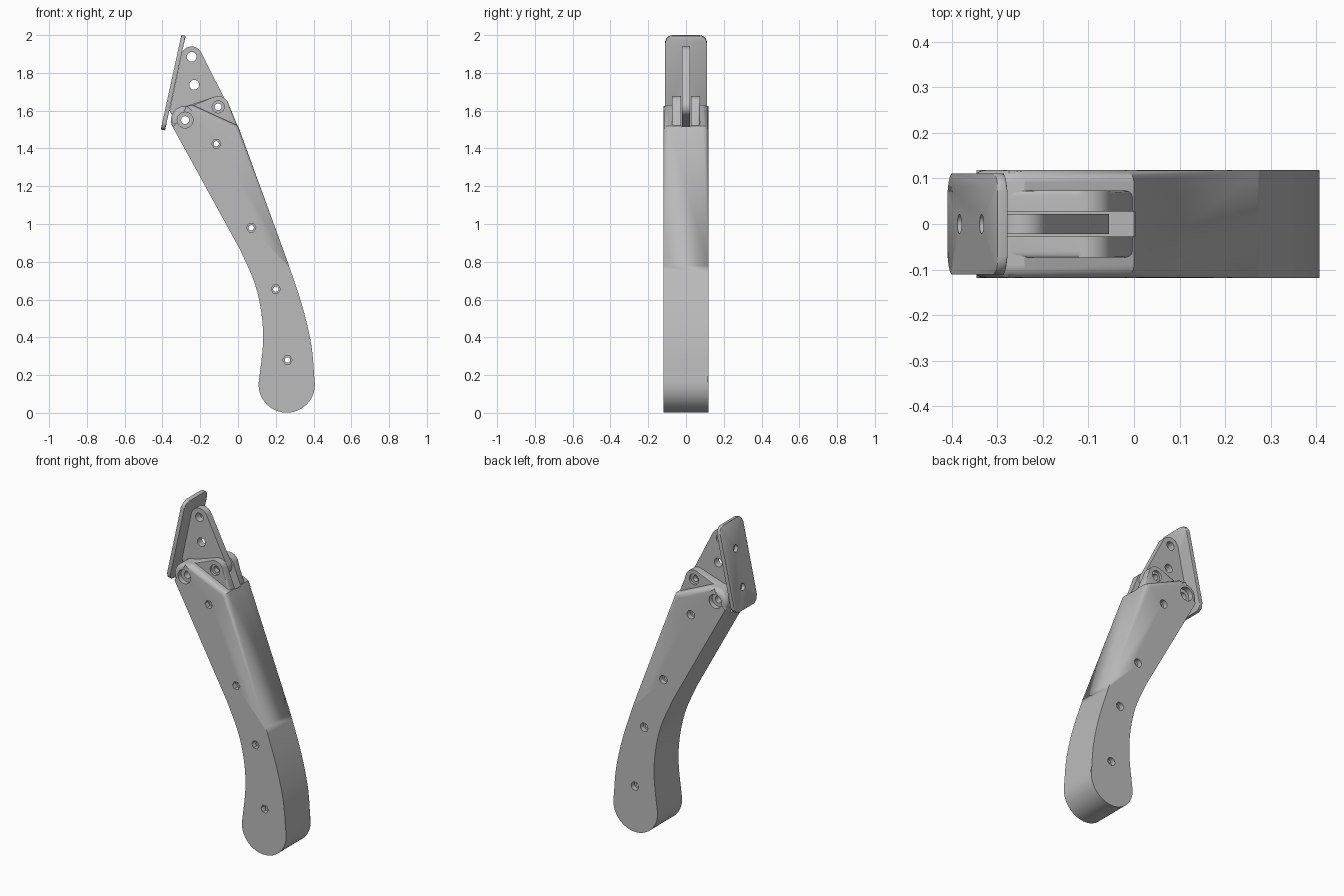
import bpy, bmesh
from math import cos, sin, radians
from mathutils import Matrix, Vector

if "Cube" in bpy.data.objects:
    bpy.data.objects.remove(bpy.data.objects["Cube"], do_unlink=True)

grey = bpy.data.materials.new("plain grey")
grey.use_nodes = True
grey.diffuse_color = (0.5, 0.5, 0.5, 1)
grey.node_tree.nodes["Principled BSDF"].inputs["Base Color"].default_value = (0.5, 0.5, 0.5, 1)


def arc(center, radius, start, end, steps=12):
    """Points on a circle in the XZ plane, angles in degrees."""
    angles = [radians(start + (end - start) * i / steps) for i in range(steps + 1)]
    return [(center[0] + radius * cos(a), center[1] + radius * sin(a)) for a in angles]


def circle(center, radius, sides=24):
    return arc(center, radius, 0, 360, sides)[:-1]


def spline(points, steps=6):
    """Smooth curve through the points, without its two ends."""
    p = [Vector(q) for q in points]
    p = [2 * p[0] - p[1]] + p + [2 * p[-1] - p[-2]]
    out = []
    for a, b, c, d in zip(p, p[1:], p[2:], p[3:]):
        for i in range(steps):
            t = i / steps
            v = 0.5 * (2 * b + (c - a) * t + (2 * a - 5 * b + 4 * c - d) * t * t
                       + (3 * b - a - 3 * c + d) * t ** 3)
            out.append((v.x, v.y))
    return out[1:]


def prism(name, outline, y0, y1, bevel=0.0, segments=4):
    """Extrude an XZ outline along Y and round the rims of both ends."""
    bm = bmesh.new()
    front = [bm.verts.new((x, y0, z)) for x, z in outline]
    back = [bm.verts.new((x, y1, z)) for x, z in outline]
    caps = [bm.faces.new(front), bm.faces.new(back[::-1])]
    n = len(outline)
    for i in range(n):
        j = (i + 1) % n
        bm.faces.new((front[j], front[i], back[i], back[j]))
    if bevel:
        rims = [e for f in caps for e in f.edges]
        bmesh.ops.bevel(bm, geom=rims, offset=bevel, segments=segments,
                        profile=0.5, affect='EDGES', clamp_overlap=False)
    bmesh.ops.recalc_face_normals(bm, faces=bm.faces[:])
    mesh = bpy.data.meshes.new(name)
    bm.to_mesh(mesh)
    bm.free()
    mesh.materials.append(grey)
    obj = bpy.data.objects.new(name, mesh)
    bpy.context.collection.objects.link(obj)
    return obj


def activate(obj):
    bpy.ops.object.select_all(action='DESELECT')
    obj.select_set(True)
    bpy.context.view_layer.objects.active = obj


def cut(obj, outline, y0, y1, matrix=None):
    """Subtract a prism from the object."""
    cutter = prism("cutter", outline, y0, y1)
    cutter.hide_render = True
    if matrix:
        cutter.data.transform(matrix)
    activate(obj)
    mod = obj.modifiers.new("cut", 'BOOLEAN')
    mod.operation = 'DIFFERENCE'
    mod.solver = 'EXACT'
    mod.object = cutter
    bpy.ops.object.modifier_apply(modifier=mod.name)
    bpy.data.objects.remove(cutter, do_unlink=True)


def drill(obj, center, radius, half, head=0.0, depth=0.0, front_sides=24):
    """Through hole with a wider pocket at each end."""
    cut(obj, circle(center, radius), -0.3, 0.3)
    if head:
        cut(obj, circle(center, head, front_sides), -0.3, depth - half)
        cut(obj, circle(center, head), half - depth, 0.3)


PIVOT, LINK = (-0.28, 1.55), (-0.105, 1.62)
HALF, CORE = 0.118, 0.073

# Curved handle
outline = (arc(PIVOT, 0.075, 85, 209)
           + [(0.01, 0.866)]
           + spline([(0.01, 0.866), (0.087, 0.69), (0.125, 0.52), (0.132, 0.363), (0.112, 0.179)])
           + arc((0.258, 0.15), 0.149, 169, 365, 28)
           + spline([(0.406, 0.163), (0.388, 0.36), (0.342, 0.56), (0.27, 0.78)])
           + [(0.27, 0.78), (0.0, 1.52), (-0.24, 1.63)])
handle = prism("handle", outline, -HALF, HALF, 0.028, 5)

# Raised core that carries the link pin
core = prism("link_bracket",
             [(-0.302, 1.615), (-0.302, 1.54), (-0.1, 1.44), (-0.002, 1.5), (-0.003, 1.52)]
             + arc(LINK, 0.057, 22, 107), -CORE, CORE, 0.012, 3)

# Slot for the blade through handle and core
slot = [(-0.45, 1.45), (-0.1, 1.45), (0.0, 1.51), (0.1, 1.8), (-0.45, 1.8)]
for part in (handle, core):
    cut(part, slot, -0.027, 0.027)

# Screw holes along the handle, with hexagonal pockets at the front
for center in ((-0.115, 1.425), (0.07, 0.98), (0.2, 0.655), (0.262, 0.28)):
    drill(handle, center, 0.014, HALF, 0.025, 0.03, 6)
drill(handle, PIVOT, 0.021, HALF, 0.042, 0.03)
drill(core, PIVOT, 0.021, CORE)
drill(core, LINK, 0.018, CORE, 0.032, 0.015)
cut(core, circle(PIVOT, 0.021), -0.3, 0.3)

# Flat blade that swings in the slot
blade = prism("blade",
              arc((-0.245, 1.885), 0.055, 25, 165)
              + [(-0.362, 1.6)]
              + arc(PIVOT, 0.05, 200, 290)
              + arc(LINK, 0.05, 300, 385),
              -0.022, 0.022)
for center, radius in (((-0.245, 1.885), 0.026), ((-0.232, 1.737), 0.026),
                       (PIVOT, 0.021), (LINK, 0.018)):
    drill(blade, center, radius, 0.022)

# Leaning head plate with rounded corners and two screw holes
w, h, r = 0.111, 0.256, 0.04
plate_outline = []
for sx, sz, a in ((1, 1, 0), (-1, 1, 90), (-1, -1, 180), (1, -1, 270)):
    plate_outline += arc((sx * (w - r), sz * (h - r)), r, a, a + 90, 6)
lean = (Matrix.Translation((-0.343, 0, 1.748)) @ Matrix.Rotation(0.215, 4, 'Y')
        @ Matrix.Rotation(radians(90), 4, 'Z'))
plate = prism("head_plate", plate_outline, -0.0115, 0.0115, 0.005, 2)
plate.data.transform(lean)
for z in (-0.133, 0.095):
    cut(plate, circle((0, z), 0.021), -0.1, 0.1, lean)
    cut(blade, circle((0, z), 0.012), -0.06, 0.06, lean)

# Smooth shading with sharp edges kept
for part in (handle, core, blade, plate):
    activate(part)
    bpy.ops.object.shade_smooth_by_angle(angle=radians(30))
